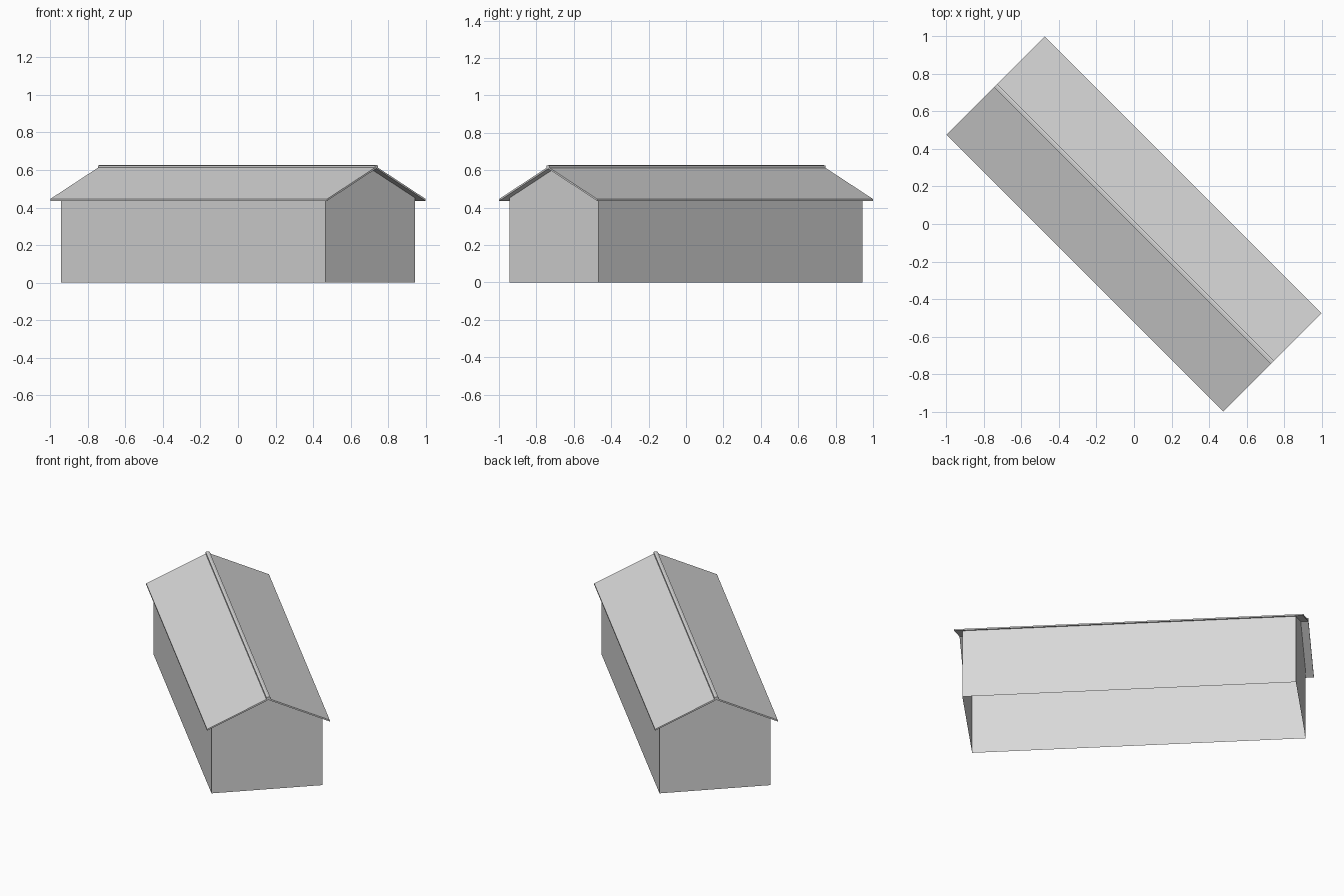
import bpy
import bmesh
import math

cube = bpy.data.objects.get("Cube")
if cube:
    bpy.data.objects.remove(cube, do_unlink=True)

# Single plain colour
grey = bpy.data.materials.new("light_grey")
colour = (0.69, 0.69, 0.69, 1.0)
grey.diffuse_color = colour
grey.use_nodes = True
grey.node_tree.nodes["Principled BSDF"].inputs["Base Color"].default_value = colour

TURN = math.radians(-45)   # the ridge runs diagonally
WALL_X, WALL_Y = 0.336, 0.997
ROOF_X, ROOF_Y = 0.371, 1.043
RIDGE, EAVE, THICK = 0.618, 0.446, 0.01
SLOPE = (RIDGE - EAVE) / ROOF_X


def extrude_profile(name, points, half_length, caps=True, skip=()):
    """Sweep an x-z outline along y; skip lists outline edges left open."""
    bm = bmesh.new()
    front = [bm.verts.new((x, -half_length, z)) for x, z in points]
    back = [bm.verts.new((x, half_length, z)) for x, z in points]
    n = len(points)
    for i in range(n):
        if i not in skip:
            j = (i + 1) % n
            bm.faces.new((front[i], back[i], back[j], front[j]))
    if caps:
        bm.faces.new(front)
        bm.faces.new(back[::-1])
    bmesh.ops.recalc_face_normals(bm, faces=bm.faces)
    mesh = bpy.data.meshes.new(name)
    bm.to_mesh(mesh)
    bm.free()
    mesh.materials.append(grey)
    obj = bpy.data.objects.new(name, mesh)
    # local y becomes the diagonal from back left to front right
    obj.rotation_euler.z = -TURN
    bpy.context.collection.objects.link(obj)
    return obj


# Walls with gable ends, open underneath and under the roof
wall_top = RIDGE - THICK - SLOPE * WALL_X
extrude_profile(
    "walls",
    [(-WALL_X, 0), (WALL_X, 0), (WALL_X, wall_top),
     (0, RIDGE - THICK), (-WALL_X, wall_top)],
    WALL_Y, skip=(0, 2, 3))

# Overhanging pitched roof
extrude_profile(
    "roof",
    [(-ROOF_X, EAVE), (0, RIDGE), (ROOF_X, EAVE),
     (ROOF_X, EAVE - THICK), (0, RIDGE - THICK), (-ROOF_X, EAVE - THICK)],
    ROOF_Y)

# Slim ridge cap
CAP = 0.012
extrude_profile(
    "ridge_cap",
    [(-CAP, RIDGE - THICK), (-CAP, RIDGE + 0.006), (0, RIDGE + 0.009),
     (CAP, RIDGE + 0.006), (CAP, RIDGE - THICK)],
    ROOF_Y)
